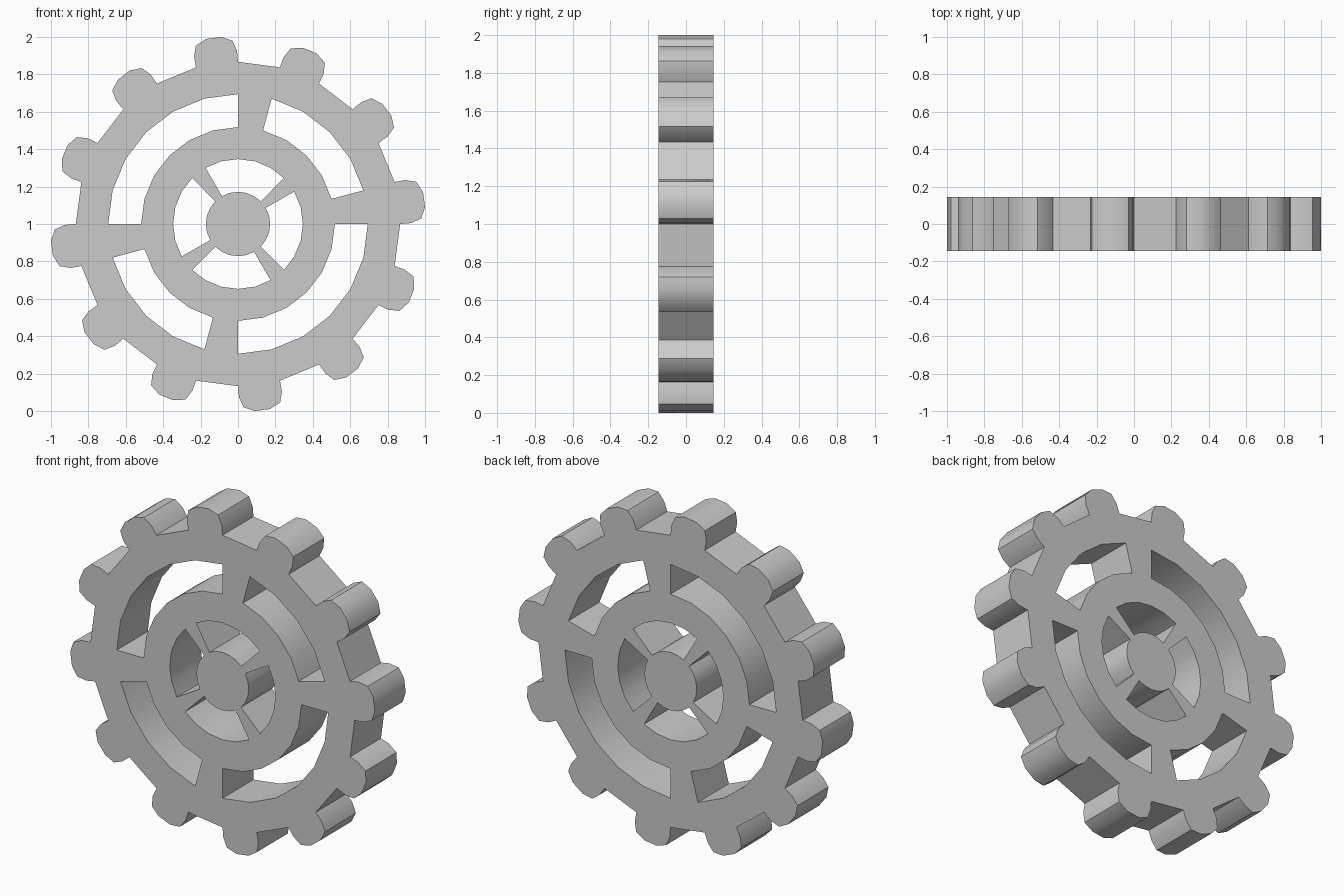
import bpy, bmesh
from math import sin, cos, radians

if "Cube" in bpy.data.objects:
    bpy.data.objects.remove(bpy.data.objects["Cube"])

HALF = 0.145          # half thickness
STEP = 15             # degrees per sector, 24 sectors
RADII = [0.172, 0.347, 0.518, 0.694, 0.867]

bm = bmesh.new()


def vert(r, deg):
    a = radians(deg)
    return bm.verts.new((r * cos(a), -HALF, 1 + r * sin(a)))


rings = [[vert(r, k * STEP) for k in range(24)] for r in RADII]
faces = [bm.faces.new(rings[0])]  # hub

# Which sectors of each band are solid: inner spokes, middle ring, outer spokes, rim
solid = [{2, 8, 14, 20}, set(range(24)), {0, 5, 12, 17}, set(range(24))]
for i, sectors in enumerate(solid):
    a, b = rings[i], rings[i + 1]
    for k in sectors:
        n = (k + 1) % 24
        faces.append(bm.faces.new((a[k], b[k], b[n], a[n])))

# Twelve rounded teeth on every second sector
TOOTH = [(-7.2, 0.925), (-5.8, 0.98), (-2.3, 1.004),
         (2.3, 1.004), (5.8, 0.98), (7.2, 0.925)]
for k in range(0, 24, 2):
    tip = [vert(r, (k + 0.5) * STEP + d) for d, r in TOOTH]
    faces.append(bm.faces.new([rings[-1][k], *tip, rings[-1][k + 1]]))

# Merge the flat outline into one plate, then give it thickness
bmesh.ops.recalc_face_normals(bm, faces=bm.faces[:])
ext = bmesh.ops.extrude_face_region(bm, geom=bm.faces[:], use_keep_orig=True)
new_verts = [g for g in ext["geom"] if isinstance(g, bmesh.types.BMVert)]
bmesh.ops.translate(bm, verts=new_verts, vec=(0, 2 * HALF, 0))
bmesh.ops.recalc_face_normals(bm, faces=bm.faces[:])

mesh = bpy.data.meshes.new("gear_wheel")
bm.to_mesh(mesh)
bm.free()
gear = bpy.data.objects.new("gear_wheel", mesh)
bpy.context.collection.objects.link(gear)
bpy.context.view_layer.objects.active = gear
gear.select_set(True)
bpy.ops.object.shade_smooth_by_angle(angle=radians(30))
